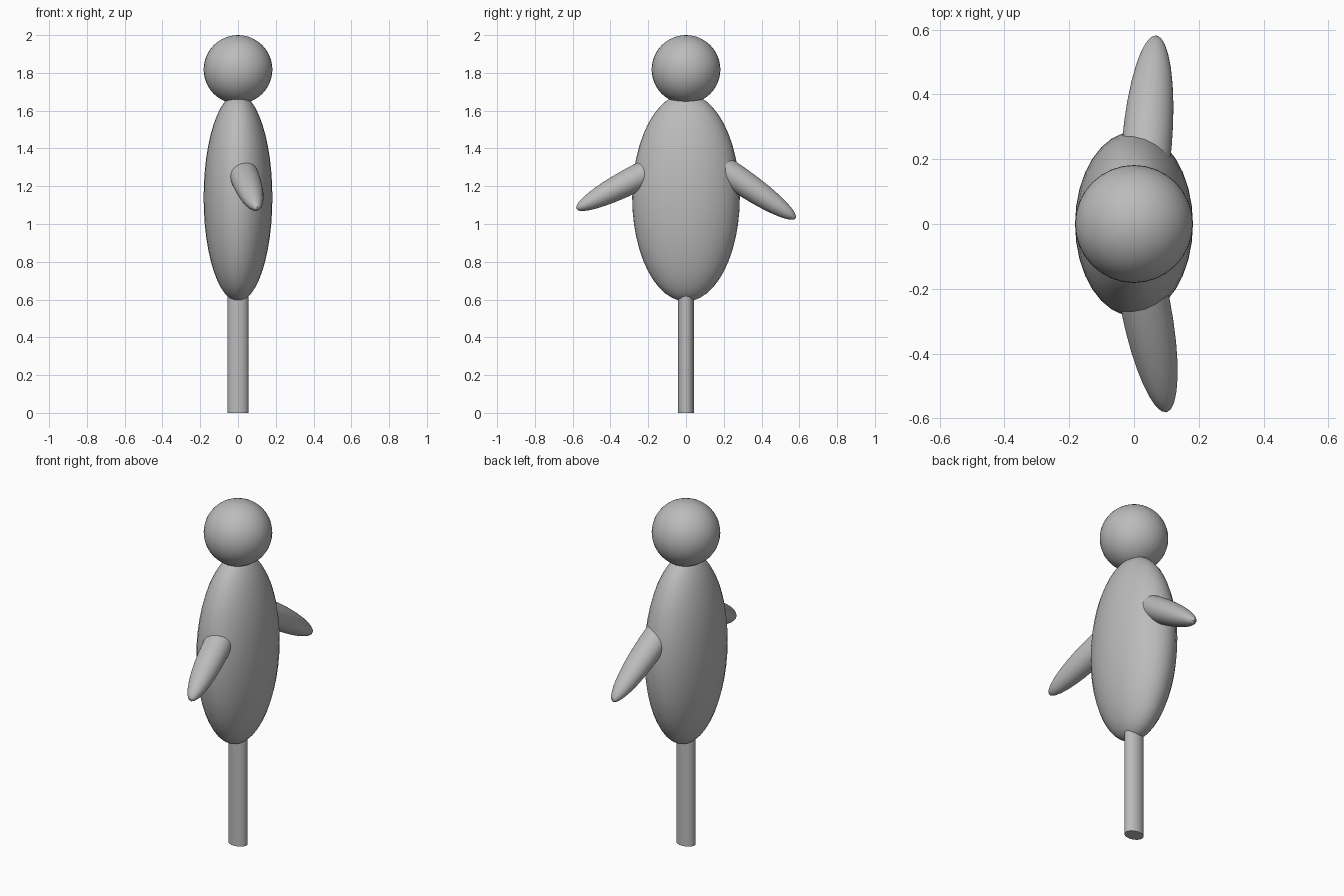
import bpy
from mathutils import Vector

cube = bpy.data.objects.get("Cube")
if cube:
    bpy.data.objects.remove(cube, do_unlink=True)

grey = bpy.data.materials.new("plain grey")
grey.use_nodes = True
grey.diffuse_color = (0.5, 0.5, 0.5, 1)
grey.node_tree.nodes["Principled BSDF"].inputs["Base Color"].default_value = (0.5, 0.5, 0.5, 1)


def finish(name, scale):
    obj = bpy.context.object
    obj.name = name
    obj.scale = scale
    obj.data.materials.append(grey)
    bpy.ops.object.transform_apply(location=False, rotation=False, scale=True)
    bpy.ops.object.shade_smooth_by_angle()
    return obj


def ellipsoid(name, centre, radii):
    bpy.ops.mesh.primitive_uv_sphere_add(segments=32, ring_count=24, radius=1, location=centre)
    return finish(name, radii)


def wing(name, root, tip):
    # Long ellipsoid centred on the body's surface, its inner half hidden
    root, tip = Vector(root), Vector(tip)
    reach = tip - root
    obj = ellipsoid(name, root, (reach.length, 0.077, 0.07))
    obj.rotation_mode = 'QUATERNION'
    obj.rotation_quaternion = reach.to_track_quat('X', 'Z')


# Head and body
ellipsoid("head", (0, 0, 1.818), (0.182, 0.182, 0.182))
ellipsoid("body", (0, 0, 1.14), (0.182, 0.285, 0.55))

# Drooping wings on both sides
wing("front_wing", (0.035, -0.25, 1.25), (0.1, -0.58, 1.08))
wing("back_wing", (0.04, 0.25, 1.255), (0.068, 0.58, 1.03))

# Oval support post, running up into the body
bpy.ops.mesh.primitive_cylinder_add(vertices=32, radius=1, depth=1, location=(0, 0, 0.35))
finish("post", (0.056, 0.042, 0.7))
